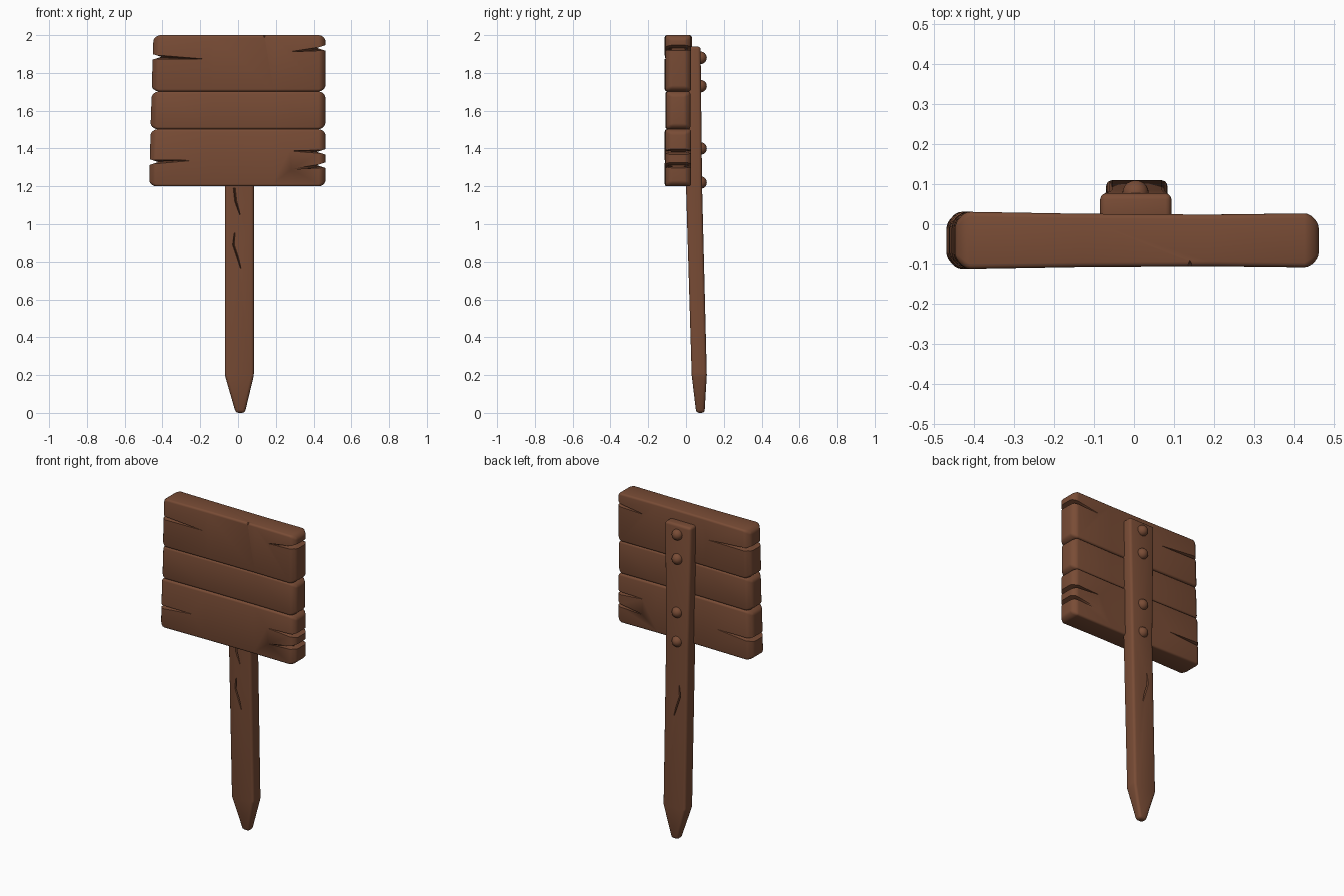
import bpy, bmesh
from mathutils import Vector

if "Cube" in bpy.data.objects:
    bpy.data.objects.remove(bpy.data.objects["Cube"], do_unlink=True)

wood = bpy.data.materials.new("brown_wood")
wood.use_nodes = True
wood.diffuse_color = (0.19, 0.072, 0.036, 1)
wood.node_tree.nodes["Principled BSDF"].inputs["Base Color"].default_value = wood.diffuse_color
wood.node_tree.nodes["Principled BSDF"].inputs["Roughness"].default_value = 0.8


def make_object(name, bm):
    bmesh.ops.recalc_face_normals(bm, faces=bm.faces)
    mesh = bpy.data.meshes.new(name)
    bm.to_mesh(mesh)
    bm.free()
    mesh.materials.append(wood)
    obj = bpy.data.objects.new(name, mesh)
    bpy.context.collection.objects.link(obj)
    return obj


def activate(obj):
    bpy.ops.object.select_all(action='DESELECT')
    obj.select_set(True)
    bpy.context.view_layer.objects.active = obj


def loft(name, rings, bevel):
    """Skin four-cornered rings, cap both ends and round the edges."""
    bm = bmesh.new()
    loops = [[bm.verts.new(p) for p in ring] for ring in rings]
    for a, b in zip(loops, loops[1:]):
        for i in range(4):
            j = (i + 1) % 4
            bm.faces.new((a[i], a[j], b[j], b[i]))
    bm.faces.new(loops[0])
    bm.faces.new(loops[-1])
    obj = make_object(name, bm)
    mod = obj.modifiers.new("round_edges", 'BEVEL')
    mod.width, mod.segments = bevel, 3
    mod.limit_method, mod.angle_limit = 'ANGLE', 0.2
    activate(obj)
    bpy.ops.object.modifier_apply(modifier=mod.name)
    return obj


def carve(obj, points):
    """Cut the convex hull of the points out of the object."""
    bm = bmesh.new()
    for p in points:
        bm.verts.new(p)
    bmesh.ops.convex_hull(bm, input=bm.verts[:])
    cutter = make_object("crack_cutter", bm)
    cutter.hide_render = True
    mod = obj.modifiers.new("crack", 'BOOLEAN')
    mod.operation, mod.solver, mod.object = 'DIFFERENCE', 'EXACT', cutter
    activate(obj)
    bpy.ops.object.modifier_apply(modifier=mod.name)
    bpy.data.objects.remove(cutter, do_unlink=True)


def finish(obj):
    activate(obj)
    bpy.ops.object.shade_smooth_by_angle(angle=0.7)


FRONT, BACK = -0.108, 0.026


def plank(name, z0, z1, left0, left1, right, thin=0.0):
    def ring(t, shift, inset, swell):
        a = left0 + (right - left0) * t + shift
        b = left1 + (right - left1) * t + shift
        f, k = FRONT + thin + inset - swell, BACK - thin - inset + swell
        lo, hi = z0 + inset * 0.8, z1 - inset * 0.8
        return [(a, f, lo), (a, k, lo), (b, k, hi), (b, f, hi)]
    return loft(name, [ring(0, 0, 0.024, 0), ring(0, 0.026, 0, 0.005),
                       ring(0.35, 0, 0, 0), ring(0.7, 0, 0, -0.002),
                       ring(1, -0.024, 0, 0.001), ring(1, 0, 0.024, 0)], 0.012)


def end_crack(obj, edge, z, tip, tip_z, h=0.012):
    """A split running in from a plank end, seen on both faces."""
    side = 1 if edge > 0 else -1
    out = edge + side * 0.01
    for y, d in ((FRONT - 0.006, 0.05), (BACK + 0.006, -0.05)):
        carve(obj, [(out, y, z - h), (out, y, z + h), (out, y + d, z),
                    (tip, y, tip_z), (tip + side * 0.08, y + d * 0.5, tip_z)])
    inner = edge - side * 0.045
    carve(obj, [(x, y, zz) for y in (-0.2, 0.1)
                for x, zz in ((out, z - h * 1.5), (out, z + h * 1.5), (inner, z))])


# Board planks
top = plank("top_plank", 1.702, 2.0, -0.457, -0.448, 0.463)
middle = plank("middle_plank", 1.502, 1.702, -0.463, -0.457, 0.462, 0.004)
bottom = plank("bottom_plank", 1.2, 1.502, -0.47, -0.463, 0.463)

# Splits in the plank ends
end_crack(top, -0.452, 1.885, -0.15, 1.873)
end_crack(top, 0.463, 1.932, 0.26, 1.912)
end_crack(bottom, -0.467, 1.328, -0.22, 1.337)
end_crack(bottom, 0.463, 1.382, 0.25, 1.387)
end_crack(bottom, 0.463, 1.312, 0.26, 1.29)

# Small chip in the top front edge
carve(top, [(0.115, -0.12, 2.01), (0.165, -0.12, 2.01), (0.14, -0.08, 2.01),
            (0.14, -0.12, 1.975)])
for obj in (top, middle, bottom):
    finish(obj)

# Leaning post with a pointed foot: height, x range, y range
sections = [(0.0, -0.012, 0.036, 0.054, 0.098), (0.2, -0.07, 0.084, 0.03, 0.11),
            (1.2, -0.07, 0.084, 0.0, 0.085), (1.94, -0.085, 0.094, 0.0, 0.077)]
post = loft("post", [[(x0, y0, z), (x1, y0, z), (x1, y1, z), (x0, y1, z)]
                     for z, x0, x1, y0, y1 in sections], 0.015)


def face_y(z, back):
    t = (z - 0.2)
    return 0.11 - 0.025 * t if back else 0.03 - 0.03 * t


def post_crack(path, back=False):
    """Thin V groove following a few points down the post."""
    s = -1 if back else 1
    for (xa, za, wa), (xb, zb, wb) in zip(path, path[1:]):
        pts = []
        for x, z, w in ((xa, za, wa), (xb, zb, wb)):
            y = face_y(z, back)
            pts += [(x - w, y - s * 0.004, z), (x + w, y - s * 0.004, z), (x, y + s * 0.014, z)]
        carve(post, pts)


long_crack = [(-0.018, 0.955, 0.002), (-0.024, 0.89, 0.006),
              (-0.004, 0.83, 0.006), (0.014, 0.765, 0.002)]
post_crack([(-0.02, 1.19, 0.007), (-0.012, 1.12, 0.007), (0.01, 1.05, 0.002)])
post_crack(long_crack)
post_crack(long_crack, back=True)
finish(post)

# Round bolt heads down the back
for i, z in enumerate((1.88, 1.73, 1.4, 1.22)):
    bm = bmesh.new()
    bmesh.ops.create_uvsphere(bm, u_segments=20, v_segments=12, radius=0.033)
    bmesh.ops.translate(bm, verts=bm.verts, vec=Vector((0.004, 0.077, z)))
    finish(make_object(f"bolt_{i + 1}", bm))
